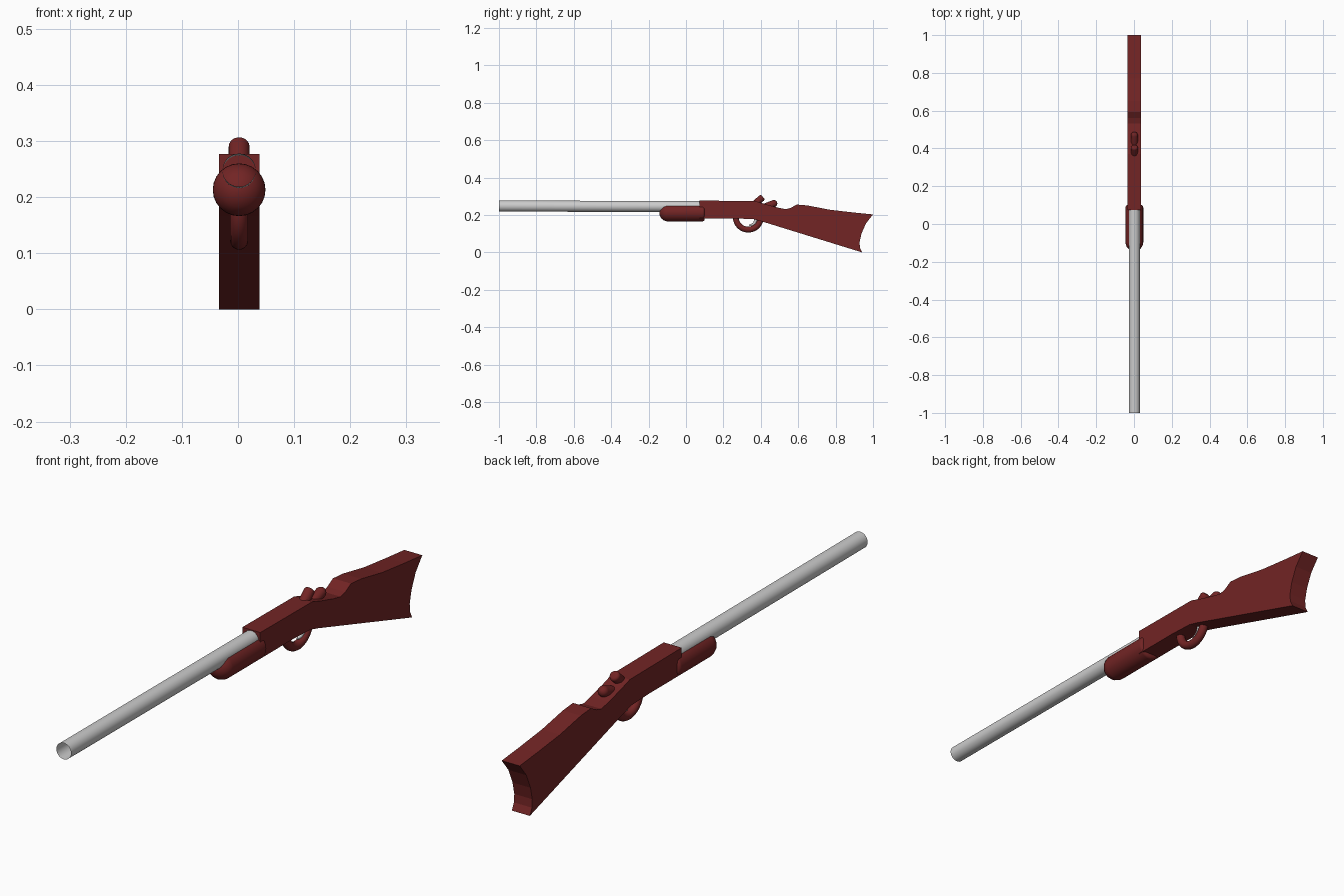
import bpy, bmesh, math
from mathutils import Vector

if "Cube" in bpy.data.objects:
    bpy.data.objects.remove(bpy.data.objects["Cube"])

red = bpy.data.materials.new("dark_red")
red.diffuse_color = (0.17, 0.018, 0.018, 1)
red.use_nodes = True
red.node_tree.nodes["Principled BSDF"].inputs["Base Color"].default_value = red.diffuse_color
CX = 0.002


def finish(name, bm, mat=None, smooth=True):
    bmesh.ops.recalc_face_normals(bm, faces=bm.faces)
    me = bpy.data.meshes.new(name)
    bm.to_mesh(me)
    bm.free()
    ob = bpy.data.objects.new(name, me)
    bpy.context.collection.objects.link(ob)
    if mat:
        me.materials.append(mat)
    if smooth:
        bpy.ops.object.select_all(action='DESELECT')
        ob.select_set(True)
        bpy.context.view_layer.objects.active = ob
        bpy.ops.object.shade_smooth_by_angle(angle=math.radians(35))
    return ob


def sweep(name, path, radii, mat=None, segs=24, caps=True):
    """Round tube along a path in the y-z plane, one radius per point."""
    bm = bmesh.new()
    pts = [Vector((CX, y, z)) for y, z in path]
    rings = []
    for i, p in enumerate(pts):
        t = (pts[min(i + 1, len(pts) - 1)] - pts[max(i - 1, 0)]).normalized()
        n = t.cross(Vector((1, 0, 0)))
        ring = []
        for k in range(segs):
            a = 2 * math.pi * k / segs
            d = Vector((math.cos(a), 0, 0)) + n * math.sin(a)
            ring.append(bm.verts.new(p + d * radii[i]))
        rings.append(ring)
    for a, b in zip(rings, rings[1:]):
        for k in range(segs):
            j = (k + 1) % segs
            bm.faces.new((a[k], a[j], b[j], b[k]))
    if caps:
        bm.faces.new(rings[0])
        bm.faces.new(rings[-1])
    return finish(name, bm, mat)


def capsule(name, a, b, r, round_a, round_b, mat):
    """Rod from a to b whose ends are rounded over the given lengths."""
    a, b = Vector(a), Vector(b)
    length = (b - a).length
    steps = [math.radians(s) for s in (4, 20, 40, 60, 80, 90)]
    prof = [(round_a * (1 - math.cos(s)), s, round_a) for s in steps]
    prof += [(length - round_b * (1 - math.cos(s)), s, round_b) for s in reversed(steps)]
    path = [a + (b - a) * (t / length) for t, s, e in prof]
    # short roundings only shave the corner, long ones close to a dome
    radii = [r - min(e, r) * (1 - math.sin(s)) for t, s, e in prof]
    return sweep(name, path, radii, mat)


# Stock and receiver: one flat extruded profile
profile = [(0.073, 0.277), (0.37, 0.275), (0.42, 0.259), (0.49, 0.240), (0.533, 0.231),
           (0.56, 0.238), (0.592, 0.256), (0.65, 0.251), (0.77, 0.228), (0.90, 0.213),
           (1.0, 0.203), (0.962, 0.155), (0.938, 0.10), (0.928, 0.055), (0.930, 0.025),
           (0.942, 0.0), (0.405, 0.166), (0.36, 0.178), (0.26, 0.182), (0.073, 0.182)]
bm = bmesh.new()
face = bm.faces.new([bm.verts.new((-0.034, y, z)) for y, z in profile])
ext = bmesh.ops.extrude_face_region(bm, geom=[face])
bmesh.ops.translate(bm, vec=(0.072, 0, 0),
                    verts=[v for v in ext["geom"] if isinstance(v, bmesh.types.BMVert)])
finish("stock_and_receiver", bm, red, smooth=False)

# Barrel: open tube, grey
sweep("barrel", [(-1.0, 0.248), (0.09, 0.245)], [0.0295, 0.0295], None, 32, caps=False)

# Fore grip under the barrel
capsule("fore_grip", (-0.143, 0.213), (0.10, 0.213), 0.047, 0.046, 0.012, red)

# Trigger guard: lower part of a ring
arc = [math.radians(165 + 210 * i / 28) for i in range(29)]
sweep("trigger_guard", [(0.333 + 0.067 * math.cos(a), 0.189 + 0.067 * math.sin(a)) for a in arc],
      [0.016] * 29, red, 14)

# Trigger: small curved blade
sweep("trigger", [(0.372, 0.19), (0.373, 0.172), (0.366, 0.156), (0.354, 0.147), (0.338, 0.144)],
      [0.009, 0.009, 0.008, 0.007, 0.004], None, 12)

# Hammer and rear sight on top of the wrist
capsule("hammer", (0.365, 0.255), (0.411, 0.297), 0.0185, 0.012, 0.010, red)
capsule("rear_sight", (0.41, 0.238), (0.487, 0.268), 0.019, 0.019, 0.019, red)
